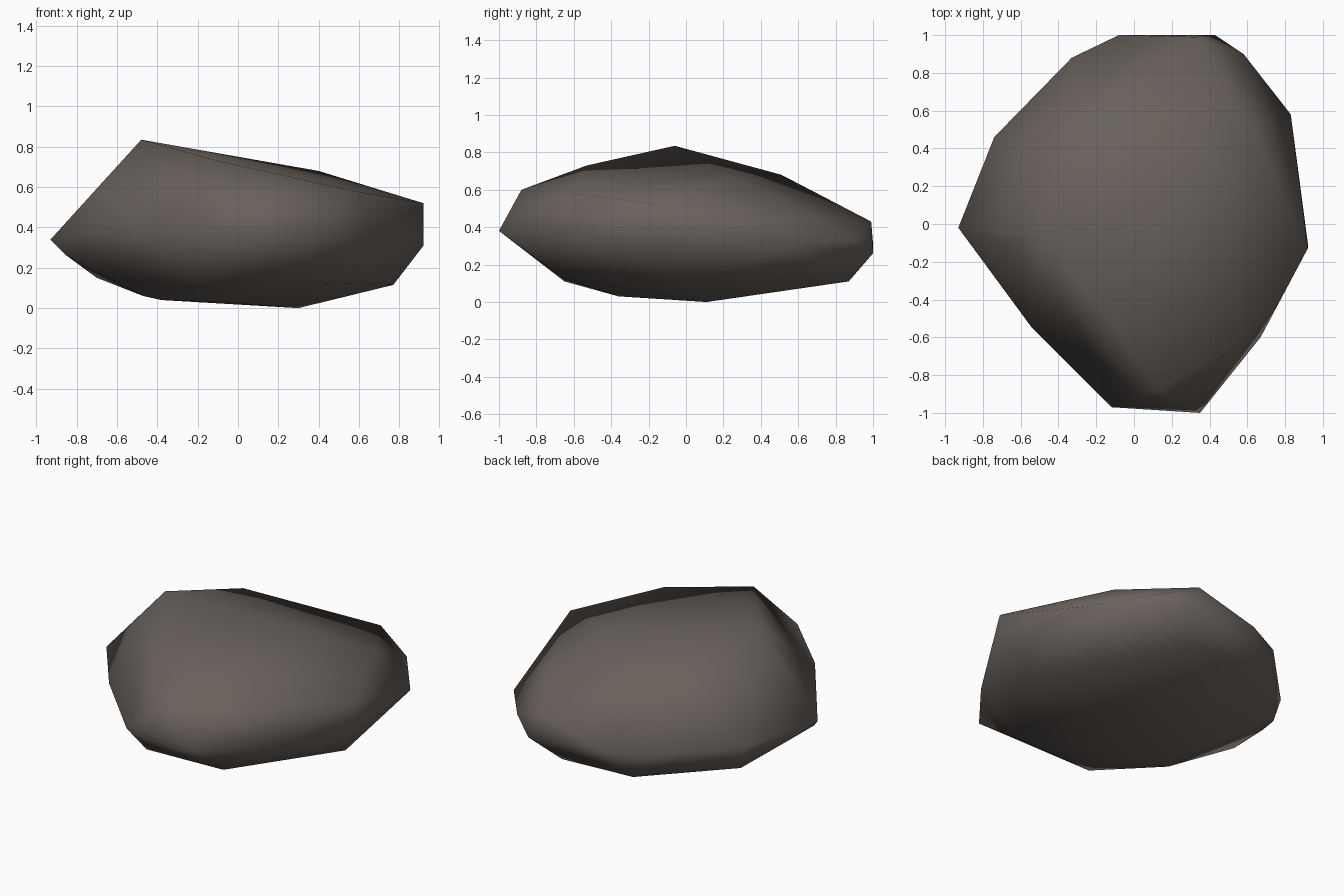
import bpy
import bmesh


def remove_default_cube():
    cube = bpy.data.objects.get("Cube")
    if cube is not None:
        bpy.data.objects.remove(cube, do_unlink=True)


def make_material(name, colour):
    material = bpy.data.materials.new(name)
    material.use_nodes = True
    material.diffuse_color = colour
    shader = next(node for node in material.node_tree.nodes
                  if node.type == "BSDF_PRINCIPLED")
    shader.inputs["Base Color"].default_value = colour
    shader.inputs["Roughness"].default_value = 0.9
    return material


def hull_object(name, corners, material):
    """Wrap a tight faceted skin around a handful of corner points."""
    mesh = bpy.data.meshes.new(name)
    bm = bmesh.new()
    for corner in corners:
        bm.verts.new(corner)
    result = bmesh.ops.convex_hull(bm, input=bm.verts[:])
    spare = {item for key in ("geom_interior", "geom_unused")
             for item in result[key] if isinstance(item, bmesh.types.BMVert)}
    bmesh.ops.delete(bm, geom=list(spare), context="VERTS")
    bmesh.ops.recalc_face_normals(bm, faces=bm.faces[:])
    for face in bm.faces:
        face.smooth = True
    bm.to_mesh(mesh)
    bm.free()
    mesh.materials.append(material)
    boulder = bpy.data.objects.new(name, mesh)
    bpy.context.scene.collection.objects.link(boulder)
    return boulder


remove_default_cube()
stone = make_material("brown grey stone", (0.14, 0.12, 0.106, 1.0))

# Sloping crown, highest on the right-hand side
crown = [
    (-.48, -.06, .835), (-.1, -.53, .73), (-.32, .51, .68),
    (.4, .25, .68), (.13, -.88, .6), (.58, -.61, .58),
    (.92, -.13, .52), (.61, .54, .51), (-.68, -.1, .6),
]

# Widest outline around the middle
girdle = [
    (.35, -1, .38), (-.12, -.97, .39), (-.54, -.55, .41),
    (-.93, -.02, .34), (-.74, .46, .3), (-.33, .88, .3),
    (-.08, 1, .31), (.43, 1, .26), (.33, .99, .43),
    (.58, .9, .33), (.83, .58, .3), (.92, -.1, .31), (.67, -.6, .32),
]

# Shallow underside resting on one low corner
underside = [
    (.3, .11, 0), (-.1, -.36, .03), (-.38, -.2, .04), (-.47, -.25, .06),
    (-.2, -.65, .11), (.35, -.65, .125), (.56, -.33, .13),
    (.77, 0, .115), (.28, .87, .11), (-.23, .87, .13),
    (-.7, .44, .15), (-.82, .2, .24), (-.85, -.1, .26),
]

hull_object("boulder", crown + girdle + underside, stone)
